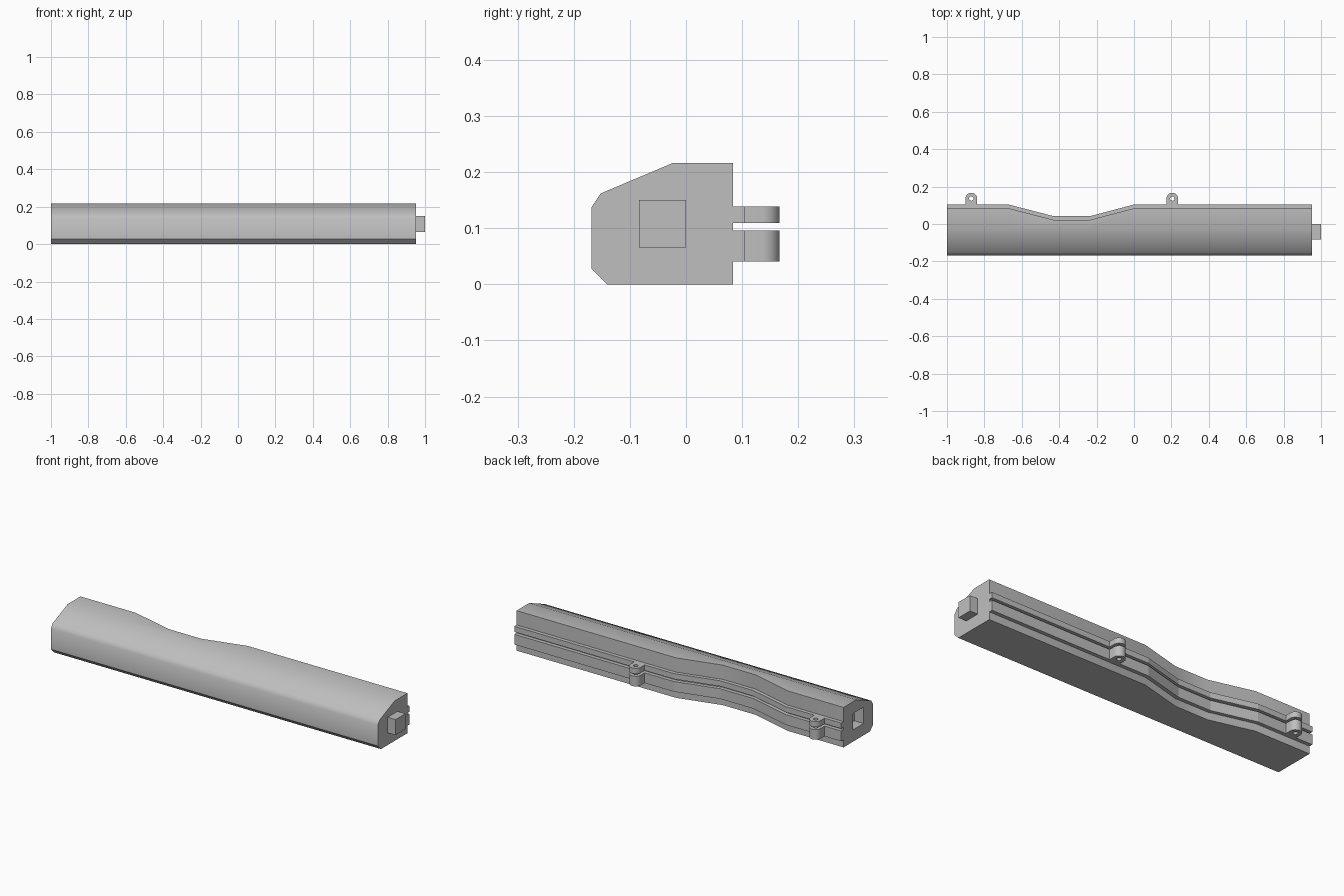
import bpy, bmesh
from math import cos, sin, pi

default = bpy.data.objects.get("Cube")
if default:
    bpy.data.objects.remove(default, do_unlink=True)

grey = bpy.data.materials.new("plain grey")
grey.use_nodes = True
grey.diffuse_color = (0.52, 0.52, 0.52, 1)
grey.node_tree.nodes["Principled BSDF"].inputs["Base Color"].default_value = grey.diffuse_color

LEFT_END, RIGHT_END = -1.0, 0.953
# Stations along the length: x, and how far the back dips in there
STATIONS = [(LEFT_END, 0), (-0.67, 0), (-0.43, 0.062), (-0.235, 0.062), (0, 0), (RIGHT_END, 0)]


def add_object(name, bm):
    bmesh.ops.recalc_face_normals(bm, faces=bm.faces)
    mesh = bpy.data.meshes.new(name)
    bm.to_mesh(mesh)
    bm.free()
    mesh.materials.append(grey)
    obj = bpy.data.objects.new(name, mesh)
    bpy.context.collection.objects.link(obj)
    return obj


def skin(name, rings):
    """Closed solid through rings of equal point count."""
    bm = bmesh.new()
    loops = [[bm.verts.new(p) for p in ring] for ring in rings]
    n = len(loops[0])
    for a, b in zip(loops, loops[1:]):
        for i in range(n):
            j = (i + 1) % n
            bm.faces.new((a[i], a[j], b[j], b[i]))
    bm.faces.new(loops[0])
    bm.faces.new(loops[-1])
    return add_object(name, bm)


def sweep(name, profile):
    """Run a (y, z) profile along the length; its back points follow the dip."""
    return skin(name, [[(x, y - dip * (y > 0.05), z) for y, z in profile] for x, dip in STATIONS])


def box(name, x0, x1, y0, y1, z0, z1):
    return skin(name, [[(x, y0, z0), (x, y1, z0), (x, y1, z1), (x, y0, z1)] for x in (x0, x1)])


def prism(name, outline, z0, z1):
    return skin(name, [[(x, y, z) for x, y in outline] for z in (z0, z1)])


def arc(cx, cy, r, sweep_angle, steps):
    return [(cx + r * cos(sweep_angle * i / steps), cy + r * sin(sweep_angle * i / steps))
            for i in range(steps + 1)]


def activate(obj):
    bpy.ops.object.select_all(action='DESELECT')
    obj.select_set(True)
    bpy.context.view_layer.objects.active = obj


def cut(obj, cutter):
    mod = obj.modifiers.new("cut", 'BOOLEAN')
    mod.operation, mod.solver, mod.object = 'DIFFERENCE', 'EXACT', cutter
    activate(obj)
    bpy.ops.object.modifier_apply(modifier=mod.name)
    bpy.data.objects.remove(cutter, do_unlink=True)


def smooth(obj):
    activate(obj)
    bpy.ops.object.shade_smooth_by_angle(angle=0.65)


# Main body with a square socket in one end
body = sweep("body", [(-0.168, 0.027), (-0.168, 0.138), (-0.152, 0.162), (-0.024, 0.216),
                      (0.084, 0.216), (0.084, 0), (-0.141, 0)])
cut(body, box("socket_cutter", LEFT_END - 0.05, LEFT_END + 0.055, -0.086, 0.002, 0.064, 0.152))
smooth(body)

# Matching peg on the other end
box("peg", RIGHT_END - 0.01, 1.0, -0.084, 0.0, 0.066, 0.15)

# Two rails along the back, each carrying a pair of drilled lugs
for level, z0, z1 in (("lower", 0.041, 0.096), ("upper", 0.109, 0.139)):
    sweep(level + "_rail", [(0.07, z0), (0.104, z0), (0.104, z1), (0.07, z1)])
    for side, x in (("right", -0.87), ("left", 0.205)):
        r, cy = 0.031, 0.136
        outline = arc(x, cy, r, pi, 20) + [(x - r, 0.09), (x + r, 0.09)]
        lug = prism(f"{level}_{side}_lug", outline, z0, z1)
        hole = arc(x, cy, 0.012, 2 * pi, 20)[:-1]
        cut(lug, prism("hole_cutter", hole, z0 - 0.01, z1 + 0.01))
        smooth(lug)
